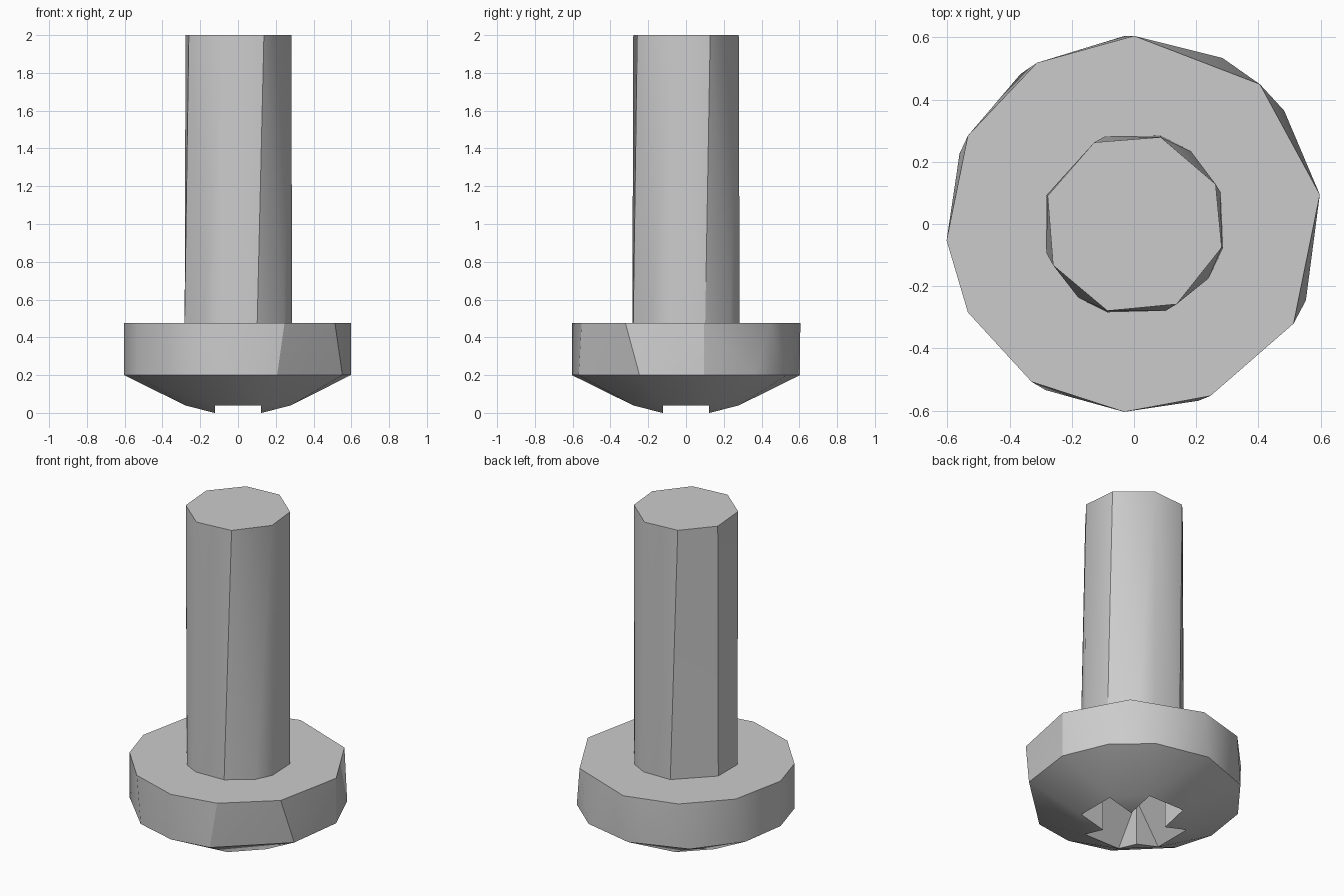
import bpy
import bmesh
from math import cos, sin, radians

cube = bpy.data.objects.get("Cube")
if cube:
    bpy.data.objects.remove(cube, do_unlink=True)

steel = bpy.data.materials.new("grey steel")
steel.use_nodes = True
steel.diffuse_color = (0.6, 0.6, 0.6, 1)
steel.node_tree.nodes["Principled BSDF"].inputs["Base Color"].default_value = (0.6, 0.6, 0.6, 1)


def ring(radius, z, angles):
    return [(radius * cos(radians(a)), radius * sin(radians(a)), z) for a in angles]


def solid(name, points):
    """Faceted convex solid through the given points."""
    bm = bmesh.new()
    for p in points:
        bm.verts.new(p)
    bmesh.ops.convex_hull(bm, input=bm.verts)
    bmesh.ops.dissolve_limit(bm, angle_limit=radians(0.5), verts=bm.verts, edges=bm.edges)
    bmesh.ops.recalc_face_normals(bm, faces=bm.faces)
    mesh = bpy.data.meshes.new(name)
    bm.to_mesh(mesh)
    bm.free()
    mesh.materials.append(steel)
    obj = bpy.data.objects.new(name, mesh)
    bpy.context.collection.objects.link(obj)
    return obj


def activate(obj):
    bpy.ops.object.select_all(action='DESELECT')
    obj.select_set(True)
    bpy.context.view_layer.objects.active = obj


# Shaft: eight irregular sides at the tip, eleven at the head
shaft = solid("shaft",
              ring(0.292, 2.0, (73, 26, -15, -62, -107, -153, 162, 116))
              + ring(0.297, 0.475, (108, 73, 52, 20, -15, -36, -70, -107, -127, -162, 162)))

# Head: faceted rim over a shallow dome
SIGNS = [(sx, sy) for sx in (-1, 1) for sy in (-1, 1)]
dome = [(sx * a, sy * b, z) for sx, sy in SIGNS
        for a, b, z in ((0.28, 0.125, 0.04), (0.125, 0.28, 0.04), (0.125, 0.125, 0))]
head = solid("head",
             ring(0.605, 0.475, (90, 48, 9, -32, -66, -93, -123, -152, -175, 152, 121))
             + ring(0.605, 0.2, (93, 62, 37, 9, -24, -70, -93, -118, -152, -175, 158, 127))
             + dome)

# Cross recess: two tapering slots cut into the dome
for along_x, top in ((True, 0.27), (False, 0.272)):
    points = []
    for sx, sy in SIGNS:
        for length, z in ((0.278, -0.05), (0.278, 0.04), (0.127, top)):
            a, b = sx * length, sy * 0.122
            points.append((a, b, z) if along_x else (b, a, z))
    cutter = solid("recess_cutter", points)
    cutter.hide_render = True
    activate(head)
    cut = head.modifiers.new("recess", 'BOOLEAN')
    cut.operation = 'DIFFERENCE'
    cut.solver = 'EXACT'
    cut.object = cutter
    bpy.ops.object.modifier_apply(modifier=cut.name)
    bpy.data.objects.remove(cutter, do_unlink=True)

for obj in (shaft, head):
    activate(obj)
    bpy.ops.object.shade_smooth_by_angle(angle=radians(30))
